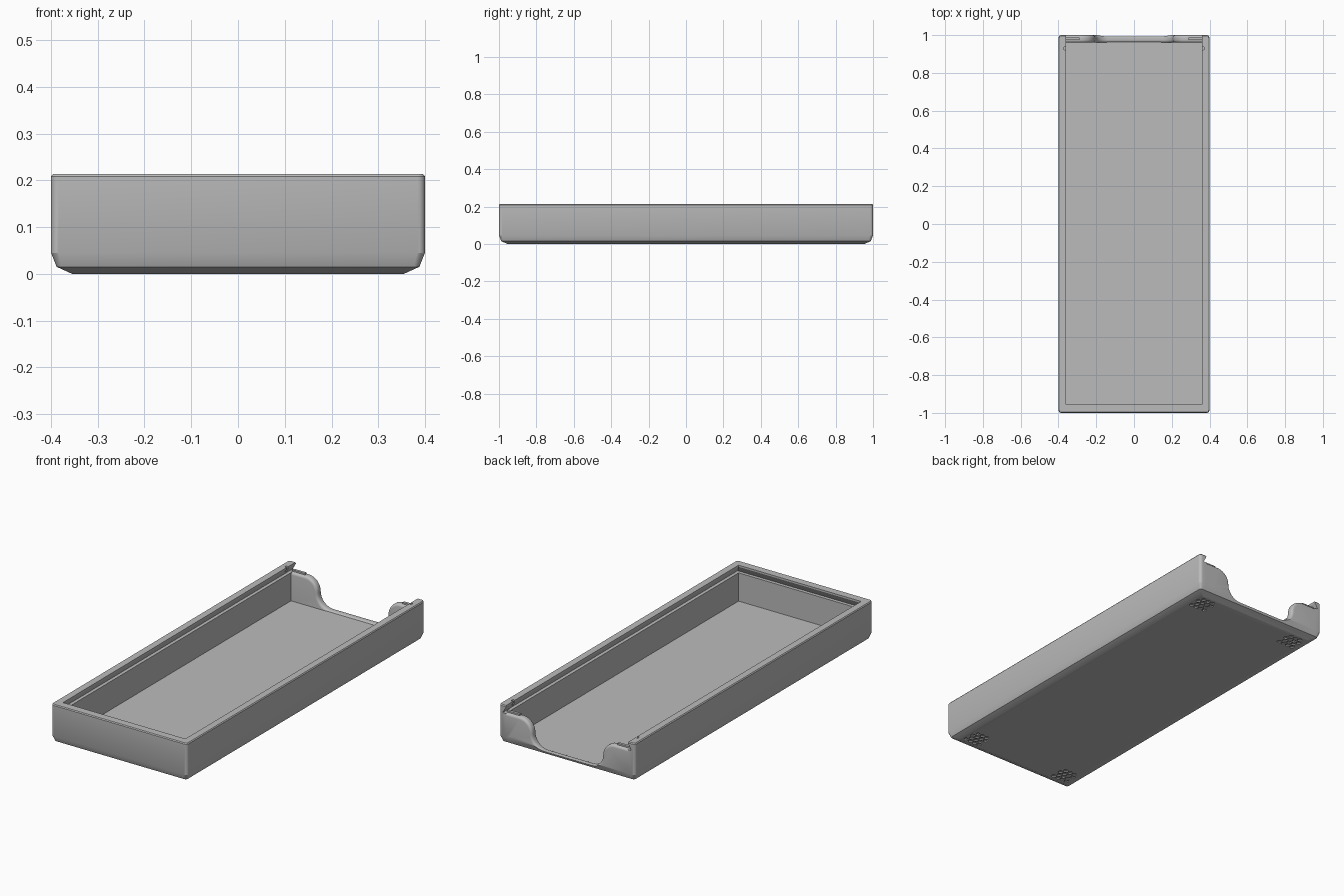
import bpy, bmesh, math
from mathutils import Matrix

cube = bpy.data.objects.get("Cube")
if cube:
    bpy.data.objects.remove(cube, do_unlink=True)

grey = bpy.data.materials.new("plain grey")
grey.use_nodes = True
grey.diffuse_color = (0.5, 0.5, 0.5, 1)
grey.node_tree.nodes["Principled BSDF"].inputs["Base Color"].default_value = (0.5, 0.5, 0.5, 1)


def to_object(bm, name):
    bmesh.ops.recalc_face_normals(bm, faces=bm.faces)
    mesh = bpy.data.meshes.new(name)
    bm.to_mesh(mesh)
    bm.free()
    mesh.materials.append(grey)
    obj = bpy.data.objects.new(name, mesh)
    bpy.context.collection.objects.link(obj)
    return obj


def loft(name, loops):
    """Closed solid through a stack of matching point loops."""
    bm = bmesh.new()
    rings = [[bm.verts.new(p) for p in loop] for loop in loops]
    for low, high in zip(rings, rings[1:]):
        for i in range(len(low)):
            j = (i + 1) % len(low)
            bm.faces.new((low[i], low[j], high[j], high[i]))
    bm.faces.new(rings[0][::-1])
    bm.faces.new(rings[-1])
    return to_object(bm, name)


def rounded(inset, z, radius, steps=6):
    hx, hy = 0.4 - inset - radius, 1 - inset - radius
    points = []
    for k, (sx, sy) in enumerate(((1, 1), (-1, 1), (-1, -1), (1, -1))):
        for s in range(steps + 1):
            a = math.pi / 2 * (k + s / steps)
            points.append((sx * hx + radius * math.cos(a), sy * hy + radius * math.sin(a), z))
    return points


def rect(half, front, back, z):
    return [(-half, front, z), (half, front, z), (half, back, z), (-half, back, z)]


def combine(target, other, operation):
    mod = target.modifiers.new("combine", 'BOOLEAN')
    mod.object, mod.operation, mod.solver = other, operation, 'EXACT'
    bpy.ops.object.select_all(action='DESELECT')
    bpy.context.view_layer.objects.active = target
    target.select_set(True)
    bpy.ops.object.modifier_apply(modifier=mod.name)
    bpy.data.objects.remove(other, do_unlink=True)


def hull(name):
    return loft(name, [rounded(0.045, 0, 0.006), rounded(0.012, 0.015, 0.012),
                       rounded(0, 0.045, 0.016), rounded(0, 0.208, 0.016),
                       rounded(0.004, 0.213, 0.012)])


# Tray with a dovetail slot for a sliding lid, open at the back
tray = hull("tray")
cavity = [(0.36, 0.022), (0.36, 0.172), (0.378, 0.172), (0.36, 0.204), (0.36, 0.3)]
combine(tray, loft("cavity_cutter", [rect(h, -h - 0.596, 1.1, z) for h, z in cavity]), 'DIFFERENCE')

# Back wall with an S-curved thumb notch and rounded rim
FLOOR, RADIUS, STEPS = 0.028, 0.073, 10
half = [(0.36, 0.005), (0.36, FLOOR + 2 * RADIUS)]
for s in range(STEPS + 1):
    a = math.pi / 2 * (1 + s / STEPS)
    half.append((0.28 + RADIUS * math.cos(a), FLOOR + RADIUS + RADIUS * math.sin(a)))
for s in range(1, STEPS + 1):
    a = -math.pi / 2 * s / STEPS
    half.append((0.28 - 2 * RADIUS + RADIUS * math.cos(a), FLOOR + RADIUS + RADIUS * math.sin(a)))
outline = half + [(-x, z) for x, z in reversed(half)]

bm = bmesh.new()
front = bm.faces.new([bm.verts.new((x, 0.96, z)) for x, z in outline])
ext = bmesh.ops.extrude_face_region(bm, geom=[front])
bmesh.ops.translate(bm, vec=(0, 0.04, 0),
                    verts=[v for v in ext["geom"] if isinstance(v, bmesh.types.BMVert)])
rim = [e for e in bm.edges
       if abs(e.verts[0].co.y - e.verts[1].co.y) < 1e-5
       and min(v.co.z for v in e.verts) > 0.02]
bmesh.ops.bevel(bm, geom=rim, offset=0.014, segments=5, profile=0.5, affect='EDGES')
back_wall = to_object(bm, "back_wall")
combine(back_wall, hull("wall_trim"), 'INTERSECT')
combine(tray, back_wall, 'UNION')

# Detent holes in the lip, beside the lid's end
bm = bmesh.new()
for side in (-1, 1):
    bmesh.ops.create_cone(bm, cap_ends=True, segments=16, radius1=0.008, radius2=0.008, depth=0.08,
                          matrix=Matrix.Translation((side * 0.366, 0.93, 0.22)))
combine(tray, to_object(bm, "detent_cutter"), 'DIFFERENCE')

# Honeycomb grip pads sunk into the underside
bm = bmesh.new()
for cx in (-0.29, 0.29):
    for cy in (-0.89, 0.89):
        for row in range(4):
            for col in range(4 - row % 2):
                x = cx + (col - 1.5 + 0.5 * (row % 2)) * 0.028
                y = cy + (row - 1.5) * 0.026
                bmesh.ops.create_cone(bm, cap_ends=True, segments=6, radius1=0.0125, radius2=0.0125,
                                      depth=0.012, matrix=Matrix.Translation((x, y, 0)))
combine(tray, to_object(bm, "grip_cutter"), 'DIFFERENCE')

# Low catches on top of the back wall
catches = []
for side, name in ((1, "left_catch"), (-1, "right_catch")):
    bm = bmesh.new()
    bmesh.ops.create_cube(bm, size=1, matrix=Matrix.Translation((side * 0.325, 0.98, 0.176))
                          @ Matrix.Diagonal((0.075, 0.014, 0.012, 1)))
    catches.append(to_object(bm, name))

bpy.ops.object.select_all(action='DESELECT')
tray.select_set(True)
bpy.context.view_layer.objects.active = tray
bpy.ops.object.shade_smooth_by_angle(angle=math.radians(23))
